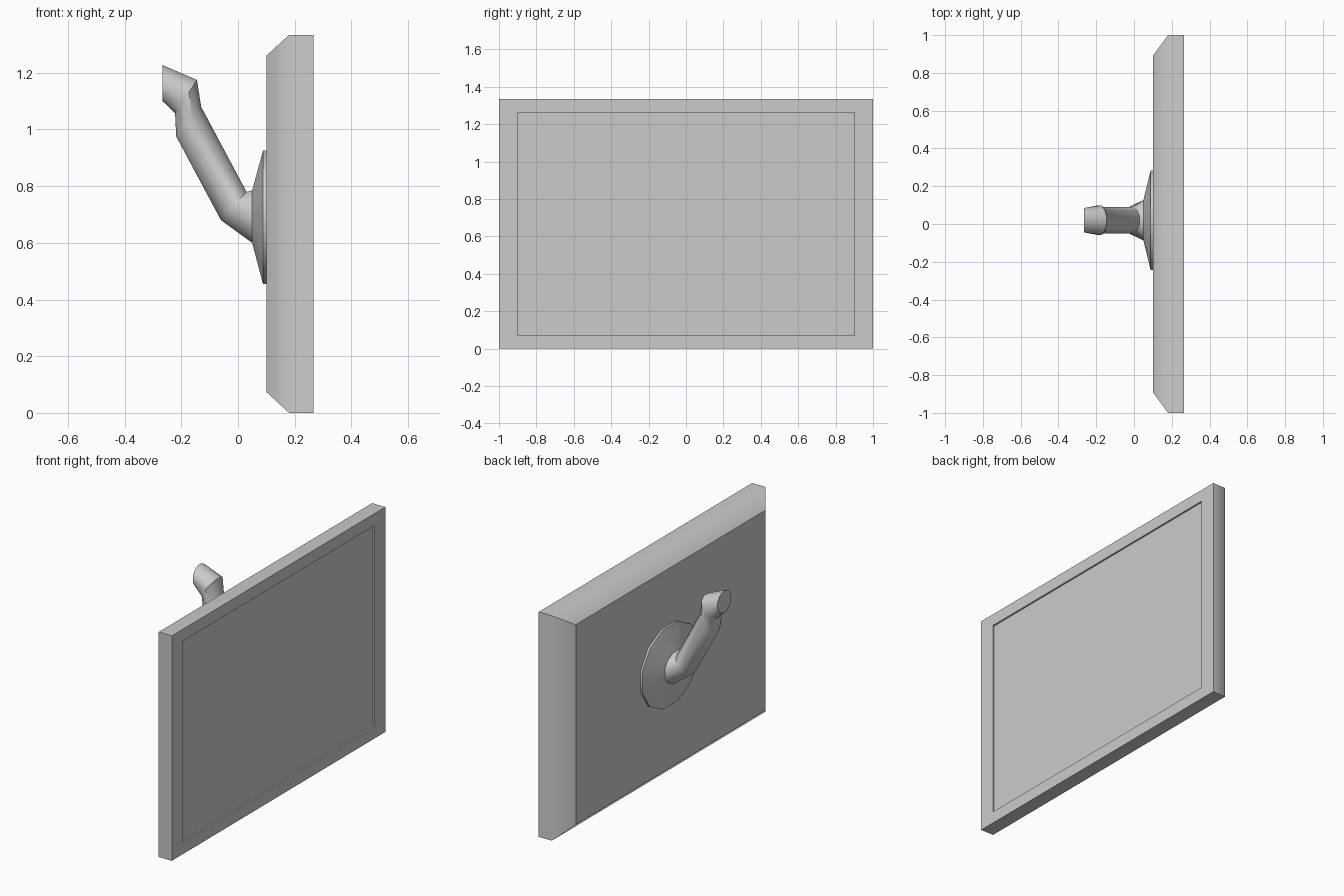
import bpy, bmesh, math
from mathutils import Vector

if "Cube" in bpy.data.objects:
    bpy.data.objects.remove(bpy.data.objects["Cube"])


def loft(name, rings):
    """Skin a list of equal-sized vertex rings and cap both ends."""
    bm = bmesh.new()
    loops = [[bm.verts.new(p) for p in ring] for ring in rings]
    n = len(loops[0])
    for a, b in zip(loops, loops[1:]):
        for i in range(n):
            j = (i + 1) % n
            bm.faces.new((a[i], a[j], b[j], b[i]))
    bm.faces.new(loops[0])
    bm.faces.new(loops[-1])
    bmesh.ops.recalc_face_normals(bm, faces=bm.faces)
    for f in bm.faces:
        f.smooth = True
    mesh = bpy.data.meshes.new(name)
    bm.to_mesh(mesh)
    bm.free()
    obj = bpy.data.objects.new(name, mesh)
    bpy.context.collection.objects.link(obj)
    return obj


def rect(x, hy, hz):
    """Rectangle facing x, centred on the panel."""
    return [(x, sy * hy, 0.667 + sz * hz)
            for sy, sz in ((-1, -1), (1, -1), (1, 1), (-1, 1))]


def oval(top, bottom, half_width, sides=12):
    """Flat-topped polygon ring spanning two side-profile points (x, z)."""
    t = Vector((top[0], 0.02, top[1]))
    b = Vector((bottom[0], 0.02, bottom[1]))
    mid, up = (t + b) / 2, (t - b) / 2
    side = Vector((0, half_width, 0))
    k = 1 / math.cos(math.pi / sides)
    ring = []
    for i in range(sides):
        a = 2 * math.pi * (i + 0.5) / sides
        ring.append(mid + k * (side * math.cos(a) + up * math.sin(a)))
    return ring


# Display housing: tapered back, flat bezel, shallow screen recess
housing = loft("display_housing", [
    rect(0.10, 0.89, 0.593),
    rect(0.18, 1.00, 0.667),
    rect(0.266, 1.00, 0.667),
    rect(0.266, 0.90, 0.596),
    rect(0.256, 0.90, 0.596),
])
# Only the seam between taper and side walls is shaded smooth
mesh = housing.data
for e in mesh.edges:
    e.use_edge_sharp = any(abs(mesh.vertices[v].co.x - 0.18) > 0.001 for v in e.vertices)

# Wall arm: flared mounting plate, bent tube and angled end
arm = loft("mounting_arm", [
    oval((0.10, 0.925), (0.10, 0.455), 0.263),
    oval((0.088, 0.925), (0.088, 0.455), 0.263),
    oval((0.05, 0.785), (0.05, 0.60), 0.107),
    oval((0.03, 0.78), (-0.06, 0.68), 0.07),
    oval((-0.13, 1.08), (-0.218, 0.975), 0.07),
    oval((-0.145, 1.175), (-0.222, 1.057), 0.078),
    oval((-0.266, 1.227), (-0.266, 1.10), 0.064),
])
bpy.context.view_layer.objects.active = arm
arm.select_set(True)
bpy.ops.object.shade_smooth_by_angle(angle=math.radians(35))
